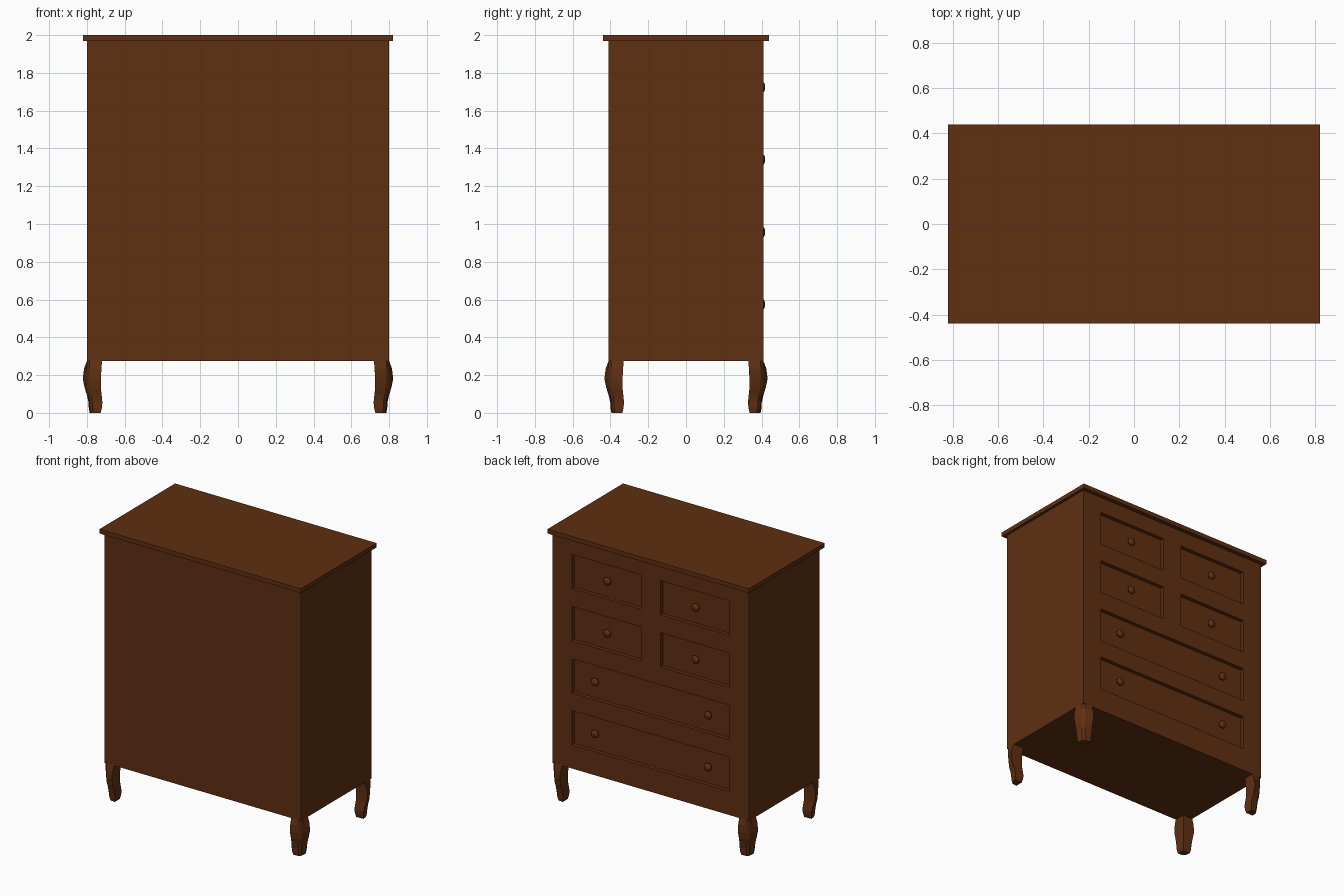
import bpy, bmesh, math

if "Cube" in bpy.data.objects:
    bpy.data.objects.remove(bpy.data.objects["Cube"])

wood = bpy.data.materials.new("dark_brown_wood")
wood.diffuse_color = (0.115, 0.029, 0.006, 1.0)
wood.use_nodes = True
wood.node_tree.nodes["Principled BSDF"].inputs["Base Color"].default_value = wood.diffuse_color


def finish(name, bm, smooth=False):
    bmesh.ops.recalc_face_normals(bm, faces=bm.faces[:])
    for f in bm.faces:
        f.smooth = smooth
    me = bpy.data.meshes.new(name)
    bm.to_mesh(me)
    bm.free()
    me.materials.append(wood)
    ob = bpy.data.objects.new(name, me)
    bpy.context.collection.objects.link(ob)
    return ob


def add_box(bm, x0, x1, y0, y1, z0, z1):
    for v in bmesh.ops.create_cube(bm, size=1)["verts"]:
        v.co.x = (x0 + x1) / 2 + v.co.x * (x1 - x0)
        v.co.y = (y0 + y1) / 2 + v.co.y * (y1 - y0)
        v.co.z = (z0 + z1) / 2 + v.co.z * (z1 - z0)


def loft(bm, rings):
    rows = [[bm.verts.new(p) for p in r] for r in rings]
    n = len(rows[0])
    for a, b in zip(rows, rows[1:]):
        for i in range(n):
            j = (i + 1) % n
            bm.faces.new((a[i], a[j], b[j], b[i]))
    bm.faces.new(rows[0])
    bm.faces.new(rows[-1])


# Drawer layout on the +y side
ROWS = [1.724, 1.341, 0.957, 0.575]
HALF = 0.126
FLOOR = 0.382

# Table top
bm = bmesh.new()
add_box(bm, -0.82, 0.82, -0.44, 0.44, 1.968, 2.0)
finish("top_board", bm)

# Cabinet body with recessed drawer fronts
bm = bmesh.new()
add_box(bm, -0.80, 0.80, -0.41, 0.41, 0.275, 1.968)
body = finish("cabinet_body", bm)

bm = bmesh.new()
for k, z in enumerate(ROWS):
    spans = [(-0.64, -0.08), (0.08, 0.64)] if k < 2 else [(-0.64, 0.64)]
    for x0, x1 in spans:
        add_box(bm, x0, x1, FLOOR, 0.5, z - HALF, z + HALF)
cutter = finish("drawer_cutter", bm)
cutter.hide_render = True

mod = body.modifiers.new("drawer_recesses", "BOOLEAN")
mod.operation = "DIFFERENCE"
mod.solver = "EXACT"
mod.object = cutter
bpy.context.view_layer.objects.active = body
body.select_set(True)
bpy.ops.object.modifier_apply(modifier=mod.name)
bpy.data.objects.remove(cutter)

# Round drawer knobs: (y, radius) profile
KNOB = [(FLOOR - 0.004, 0.014), (0.388, 0.016), (0.395, 0.026),
        (0.403, 0.029), (0.410, 0.027), (0.416, 0.019), (0.419, 0.008)]
for k, z in enumerate(ROWS):
    for s in (-1, 1):
        x = s * (0.36 if k < 2 else 0.46)
        bm = bmesh.new()
        loft(bm, [[(x + r * math.cos(i * math.tau / 12), y,
                    z + r * math.sin(i * math.tau / 12)) for i in range(12)]
                  for y, r in KNOB])
        finish("drawer_knob", bm, smooth=True)

# Curved legs: (height, inner side, outer bulge, corner), measured from body corner
LEG = [(0.275, -0.080, 0.000, 0.000), (0.235, -0.077, 0.015, 0.001),
       (0.180, -0.074, 0.022, -0.001), (0.130, -0.074, 0.011, -0.004),
       (0.095, -0.078, 0.000, -0.010), (0.055, -0.082, -0.009, -0.014),
       (0.025, -0.079, -0.010, -0.016), (0.000, -0.073, -0.015, -0.020)]
for sx in (-1, 1):
    for sy in (-1, 1):
        bm = bmesh.new()
        rings = []
        for z, i, o, c in LEG:
            section = [(i, i), (o, i), (c, c - 0.015), (c - 0.015, c), (i, o)]
            rings.append([(sx * (0.80 + p), sy * (0.41 + q), z)
                          for p, q in section])
        loft(bm, rings)
        leg = finish("front_leg" if sy < 0 else "back_leg", bm)
